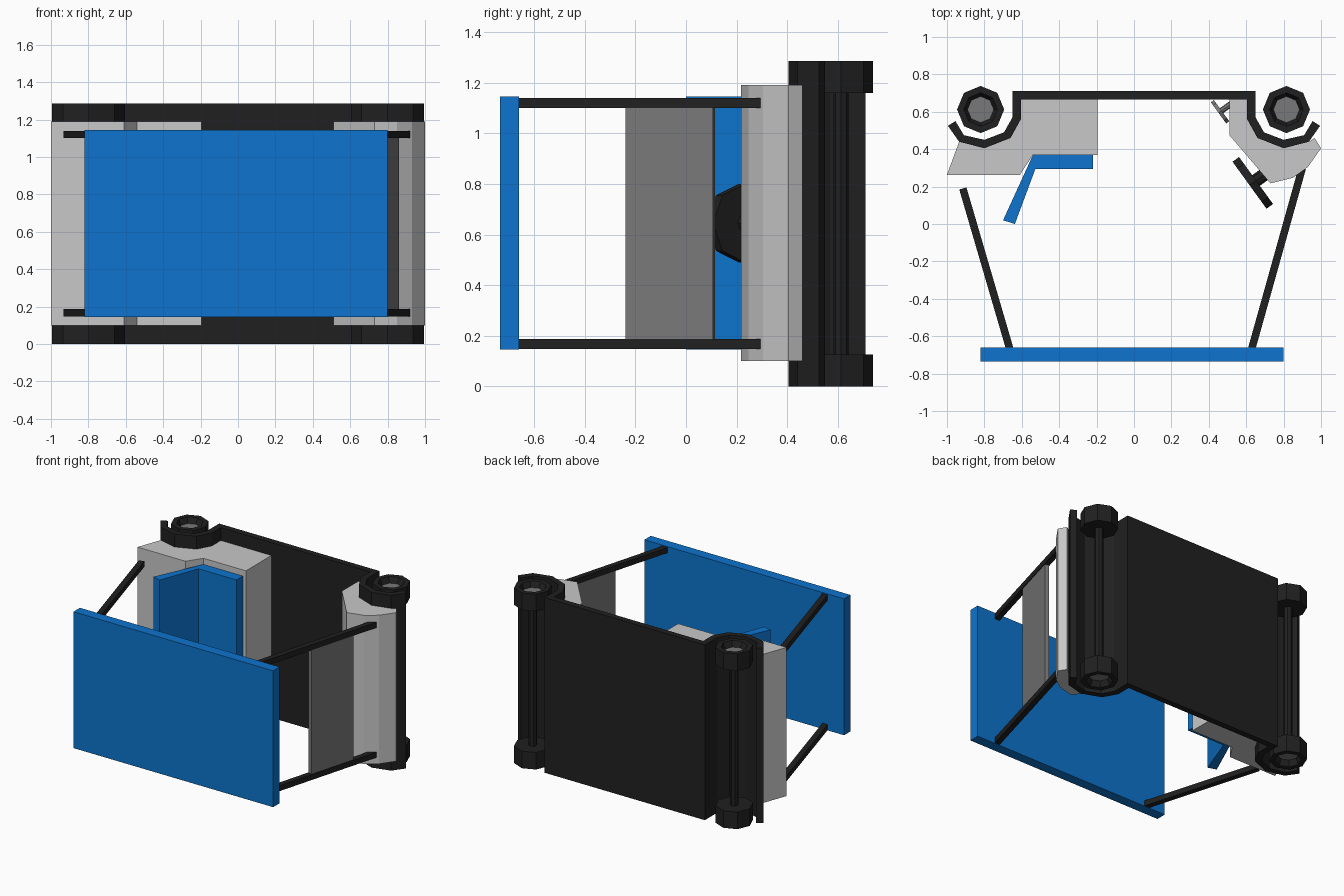
import bpy, bmesh, math
from mathutils import Matrix, Vector

if "Cube" in bpy.data.objects:
    bpy.data.objects.remove(bpy.data.objects["Cube"])


def material(name, rgb):
    m = bpy.data.materials.new(name)
    m.diffuse_color = (*rgb, 1)
    m.use_nodes = True
    m.node_tree.nodes["Principled BSDF"].inputs["Base Color"].default_value = m.diffuse_color
    return m


BLUE = material("blue", (0.004, 0.175, 0.61))
BLACK = material("black", (0.0145, 0.0145, 0.0145))
LIGHT = material("light grey", (0.58, 0.58, 0.58))
DARK = material("dark grey", (0.19, 0.19, 0.19))


def finish(name, bm, mat):
    bmesh.ops.recalc_face_normals(bm, faces=bm.faces)
    me = bpy.data.meshes.new(name)
    bm.to_mesh(me)
    bm.free()
    me.materials.append(mat)
    ob = bpy.data.objects.new(name, me)
    bpy.context.collection.objects.link(ob)
    return ob


def prism(name, outline, z0, z1, mat):
    """Extrude a plan outline from z0 to z1."""
    bm = bmesh.new()
    face = bm.faces.new([bm.verts.new((x, y, z0)) for x, y in outline])
    ext = bmesh.ops.extrude_face_region(bm, geom=[face])["geom"]
    bmesh.ops.translate(bm, vec=(0, 0, z1 - z0),
                        verts=[v for v in ext if isinstance(v, bmesh.types.BMVert)])
    return finish(name, bm, mat)


def strip(name, a, b, width, z0, z1, mat):
    """Straight bar in plan from a to b."""
    a, b = Vector(a), Vector(b)
    d = (b - a).normalized()
    n = Vector((-d.y, d.x)) * width / 2
    return prism(name, [a + n, b + n, b - n, a - n], z0, z1, mat)


def rod(name, a, b, r, mat, sides=8):
    """Low-poly cylinder from a to b."""
    a, b = Vector(a), Vector(b)
    bm = bmesh.new()
    rot = (b - a).to_track_quat('Z', 'Y').to_matrix().to_4x4()
    bmesh.ops.create_cone(bm, cap_ends=True, segments=sides, radius1=r, radius2=r,
                          depth=(b - a).length,
                          matrix=Matrix.Translation((a + b) / 2) @ rot)
    return finish(name, bm, mat)


def collar(name, x, y, z, up):
    """Eight-sided end cap with a sloped recess; up = outward direction."""
    profile = [(0.03, 0), (0.126, 0), (0.126, 0.125), (0.09, 0.125), (0.068, 0.08), (0.03, 0.08)]
    bm = bmesh.new()
    rings = [[bm.verts.new((x + r * math.cos(i * math.pi / 4),
                            y + r * math.sin(i * math.pi / 4), z + up * h))
              for i in range(8)] for r, h in profile]
    for k in range(len(rings)):
        p, q = rings[k], rings[(k + 1) % len(rings)]
        for i in range(8):
            j = (i + 1) % 8
            bm.faces.new((p[i], p[j], q[j], q[i]))
    finish(name, bm, BLACK)


HEIGHT = 1.285

# Front panel
prism("front_panel", [(-0.82, -0.735), (0.80, -0.735), (0.80, -0.66), (-0.82, -0.66)],
      0.145, 1.145, BLUE)

# Side struts, bottom and top, plus the grey sheet between the right pair
for z0, tag in ((0.148, "lower"), (1.10, "upper")):
    strip(f"left_{tag}_strut", (-0.665, -0.665), (-0.915, 0.19), 0.04, z0, z0 + 0.04, BLACK)
    strip(f"right_{tag}_strut", (0.63, -0.665), (0.90, 0.30), 0.04, z0, z0 + 0.04, BLACK)
strip("side_sheet", (0.75, -0.235), (0.847, 0.11), 0.03, 0.165, 1.12, DARK)

# Back plate whose ends curl round the corner posts
curl_in = [(-0.65, 0.57), (-0.695, 0.49), (-0.80, 0.45), (-0.91, 0.475), (-0.955, 0.55)]
curl_out = [(-0.995, 0.525), (-0.935, 0.44), (-0.80, 0.405), (-0.66, 0.46), (-0.605, 0.56)]
half = [(-0.65, 0.71)] + curl_in + curl_out + [(-0.605, 0.665)]
prism("back_plate", half + [(-x, y) for x, y in reversed(half)], 0, HEIGHT, BLACK)

# Corner posts with recessed end collars
for x, side in ((-0.82, "left"), (0.815, "right")):
    y = 0.612
    rod(f"{side}_post", (x, y, 0.07), (x, y, HEIGHT - 0.07), 0.03, BLACK)
    for z, up, tag in ((0.125, -1, "bottom"), (HEIGHT - 0.125, 1, "top")):
        collar(f"{side}_{tag}_collar", x, y, z, up)
        rod(f"{side}_{tag}_recess", (x, y, z + up * 0.07), (x, y, z + up * 0.085), 0.07, DARK)

# Light grey pads in front of the back plate
prism("left_pad", [(-1.0, 0.263)] + curl_out[1:] +
      [(-0.605, 0.665), (-0.195, 0.665), (-0.195, 0.37), (-0.54, 0.37), (-0.61, 0.263)],
      0.10, 1.19, LIGHT)
prism("right_pad", [(0.51, 0.665), (0.605, 0.665)] + [(-x, y) for x, y in reversed(curl_out[1:])] +
      [(0.965, 0.46), (1.0, 0.405), (0.93, 0.305), (0.85, 0.247), (0.73, 0.217), (0.51, 0.475)],
      0.10, 1.19, LIGHT)

# Bent blue plate on the left pad
prism("bent_plate", [(-0.54, 0.37), (-0.22, 0.37), (-0.22, 0.295), (-0.527, 0.295),
                     (-0.637, 0.0), (-0.70, 0.02)], 0.145, 1.145, BLUE)

# Round knobs standing off the right pad on short stems
normal = Vector((0.81, 0.586, 0))


def knob(name, centre, r, thick, stem_r, stem_len, mat):
    c = Vector(centre)
    bm = bmesh.new()
    side = Vector((0.586, -0.81, 0))
    basis = Matrix((side, (0, 0, 1), normal)).transposed().to_4x4()
    bmesh.ops.create_cone(bm, cap_ends=True, segments=8, radius1=r, radius2=r, depth=thick,
                          matrix=Matrix.Translation(c) @ basis)
    finish(name, bm, mat)
    rod(name + "_stem", c, c + normal * stem_len, stem_r, mat)


knob("large_knob", (0.635, 0.22, 0.645), 0.155, 0.043, 0.035, 0.09, BLACK)
knob("small_knob", (0.46, 0.60, 0.645), 0.07, 0.02, 0.016, 0.08, DARK)
